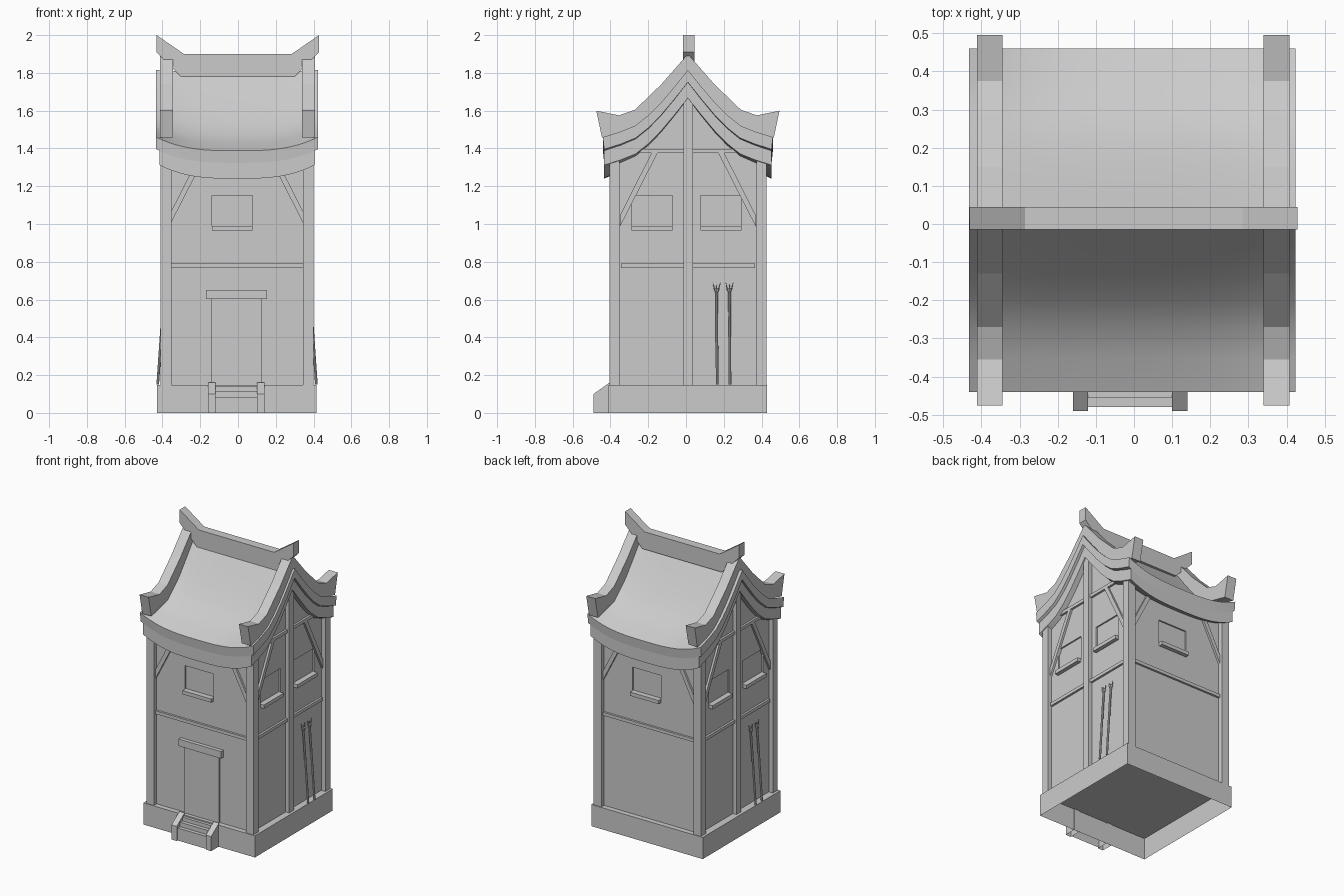
import bpy, bmesh, math
from mathutils import Vector, Matrix

cube = bpy.data.objects.get("Cube")
if cube:
    bpy.data.objects.remove(cube, do_unlink=True)

CENTRE = Vector((-0.005, 0.01, 0))
grey = bpy.data.materials.new("plain_grey")
grey.use_nodes = True
grey.diffuse_color = (0.6, 0.6, 0.6, 1)
grey.node_tree.nodes["Principled BSDF"].inputs["Base Color"].default_value = (0.6, 0.6, 0.6, 1)


def finish(name, bm, turn=0, smooth=False):
    """Turn a bmesh into an object; turn counts quarter turns round z."""
    bmesh.ops.recalc_face_normals(bm, faces=bm.faces)
    bm.transform(Matrix.Translation(CENTRE) @ Matrix.Rotation(turn * math.pi / 2, 4, 'Z'))
    mesh = bpy.data.meshes.new(name)
    bm.to_mesh(mesh)
    bm.free()
    mesh.materials.append(grey)
    ob = bpy.data.objects.new(name, mesh)
    bpy.context.collection.objects.link(ob)
    if smooth:
        bpy.ops.object.select_all(action='DESELECT')
        ob.select_set(True)
        bpy.context.view_layer.objects.active = ob
        bpy.ops.object.shade_smooth_by_angle(angle=math.radians(40))
    return ob


def loft(name, loops, turn=0, smooth=False, open_bottom=False):
    """Bridge a row of matching closed loops and cap both ends."""
    bm = bmesh.new()
    rows = [[bm.verts.new(p) for p in loop] for loop in loops]
    n = len(rows[0])
    for a, b in zip(rows, rows[1:]):
        for i in range(n):
            bm.faces.new((a[i], a[(i + 1) % n], b[(i + 1) % n], b[i]))
    for cap in (rows[0], rows[-1]):
        bm.faces.new(cap)
    if open_bottom:
        low = [f for f in bm.faces if all(v.co.z < 0.001 for v in f.verts)]
        bmesh.ops.delete(bm, geom=low, context='FACES_ONLY')
    return finish(name, bm, turn, smooth)


def box(name, x, y, z, turn=0, open_bottom=False):
    loops = [[(x[0], y[0], h), (x[1], y[0], h), (x[1], y[1], h), (x[0], y[1], h)] for h in z]
    return loft(name, loops, turn, open_bottom=open_bottom)


def yz_prism(name, profile, x0, x1, open_bottom=False):
    return loft(name, [[(x, y, z) for y, z in profile] for x in (x0, x1)], open_bottom=open_bottom)


def mirrored(half):
    """Full line from -y to +y out of a half line that starts on the ridge."""
    return [(-y, z) for y, z in reversed(half[1:])] + half


def band(top, bottom):
    return mirrored(top) + mirrored(bottom)[::-1]


# Plinth and steps, hollow underneath
box("plinth", (-0.423, 0.42), (-0.42, 0.42), (0, 0.148), open_bottom=True)
cheek = [(-0.415, 0), (-0.5, 0), (-0.5, 0.1), (-0.415, 0.16)]
for side, x in (("right", -0.155), ("left", 0.105)):
    yz_prism(side + "_step_cheek", cheek, x, x + 0.04, open_bottom=True)
treads = [(-0.415, 0), (-0.49, 0), (-0.49, 0.085), (-0.465, 0.085), (-0.465, 0.115),
          (-0.44, 0.115), (-0.44, 0.14), (-0.415, 0.14)]
yz_prism("steps", treads, -0.115, 0.105, open_bottom=True)

# Wall body with gables, and shallow window recesses
DEPTH = (0.385, 0.375)
gable = [(0, 1.68), (0.14, 1.52), (0.28, 1.41), (0.385, 1.36)]
body = yz_prism("wall_body", mirrored(gable) + [(0.385, 0.148), (-0.385, 0.148)], -0.375, 0.375)
WINDOWS = ((-0.025,), (-0.19, 0.175))
for turn in range(4):
    d = DEPTH[turn % 2]
    for u in WINDOWS[turn % 2]:
        if turn == 3:
            u = -u
        cutter = box("window_cutter", (u - 0.108, u + 0.108), (-d - 0.02, -d + 0.01), (0.985, 1.15), turn)
        cutter.hide_render = True
        mod = body.modifiers.new("window", 'BOOLEAN')
        mod.operation, mod.solver, mod.object = 'DIFFERENCE', 'EXACT', cutter
        bpy.context.view_layer.objects.active = body
        bpy.ops.object.modifier_apply(modifier=mod.name)
        bpy.data.objects.remove(cutter, do_unlink=True)
        box("window_sill", (u - 0.108, u + 0.108), (-d - 0.027, -d + 0.012), (0.965, 0.99), turn)

# Corner posts and gable posts
for sx in (-1, 1):
    for sy in (-1, 1):
        box("corner_post", sorted((sx * 0.348, sx * 0.405)), sorted((sy * 0.362, sy * 0.415)), (0.148, 1.345))
    box("gable_post", sorted((sx * 0.36, sx * 0.402)), (-0.024, 0.026), (0.148, 1.7))

# Rails and slanted braces on each side
for turn in range(4):
    d = DEPTH[turn % 2]
    y = (-d - 0.014, -d + 0.01)
    box("middle_rail", (-0.355, 0.355), y, (0.768, 0.79), turn)
    if turn % 2:
        box("gable_rail", (-0.275, 0.275), y, (1.375, 1.397), turn)
    top = 1.376 if turn % 2 else 1.35
    for s in (-1, 1):
        inset = (top - 0.985) * 0.51
        outline = [(0.36, 0.985), (0.36, 1.045), (0.392 - inset, top), (0.36 - inset, top)]
        loft("slanted_brace", [[(s * u, h, z) for u, z in outline] for h in y], turn)

# Front door
box("door", (-0.135, 0.13), (-0.395, -0.38), (0.148, 0.61))
box("door_lintel", (-0.165, 0.158), (-0.411, -0.38), (0.602, 0.65))


# Sagging roof layers
def roof_layer(name, top, bottom, half):
    loops = []
    for i in range(25):
        x = half * (i / 12 - 1)
        sag = 0.072 * (1 - abs(x / half) ** 3)
        loops.append([(x, y, z - sag * (0.15 + 0.85 * min(1, abs(y) / 0.44))) for y, z in band(top, bottom)])
    loft(name, loops, smooth=True)


upper = [(0, 1.815), (0.07, 1.728), (0.145, 1.64), (0.21, 1.575), (0.28, 1.52), (0.36, 1.488), (0.45, 1.46)]
middle = [(y * 0.985, z - 0.064) for y, z in upper]
lower = [(y * 0.985, z - 0.148) for y, z in upper]
roof_layer("roof_covering", upper, middle, 0.428)
roof_layer("roof_underlayer", [(y, z + 0.004) for y, z in middle], lower, 0.41)

# Upswept gable ridges and main ridge
crest = [(0, 1.9), (0.14, 1.74), (0.28, 1.605), (0.365, 1.575), (0.485, 1.6)]
foot = [(0, 1.8), (0.145, 1.62), (0.28, 1.5), (0.455, 1.458)]
for x in (-0.407, 0.345):
    yz_prism("gable_ridge", band(crest, foot), x, x + 0.068)
ridge = [(-0.43, 2), (-0.285, 1.9), (0.285, 1.9), (0.43, 2), (0.43, 1.91), (0.3, 1.78), (-0.3, 1.78), (-0.43, 1.91)]
loft("main_ridge", [[(x + 0.004, y, z) for x, z in ridge] for y in (-0.025, 0.035)])


# Forked staffs leaning on both gable sides
def tube(bm, a, b, r1, r2):
    a, b = Vector(a), Vector(b)
    rot = (b - a).to_track_quat('Z', 'Y').to_matrix().to_4x4()
    bmesh.ops.create_cone(bm, cap_ends=True, segments=8, radius1=r1, radius2=r2, depth=(b - a).length,
                          matrix=Matrix.Translation((a + b) / 2) @ rot)


for turn in (1, 3):
    for u in (0.152, 0.22):
        bm = bmesh.new()
        tube(bm, (u + 0.003, -0.42, 0.15), (u, -0.386, 0.645), 0.007, 0.007)
        tube(bm, (u, -0.387, 0.635), (u, -0.386, 0.66), 0.007, 0.014)
        for s in (-1, 0, 1):
            tube(bm, (u + s * 0.01, -0.386, 0.65), (u + s * 0.02, -0.384, 0.69 - 0.01 * (s == 0)), 0.004, 0.001)
        finish("forked_staff", bm, turn, True)
